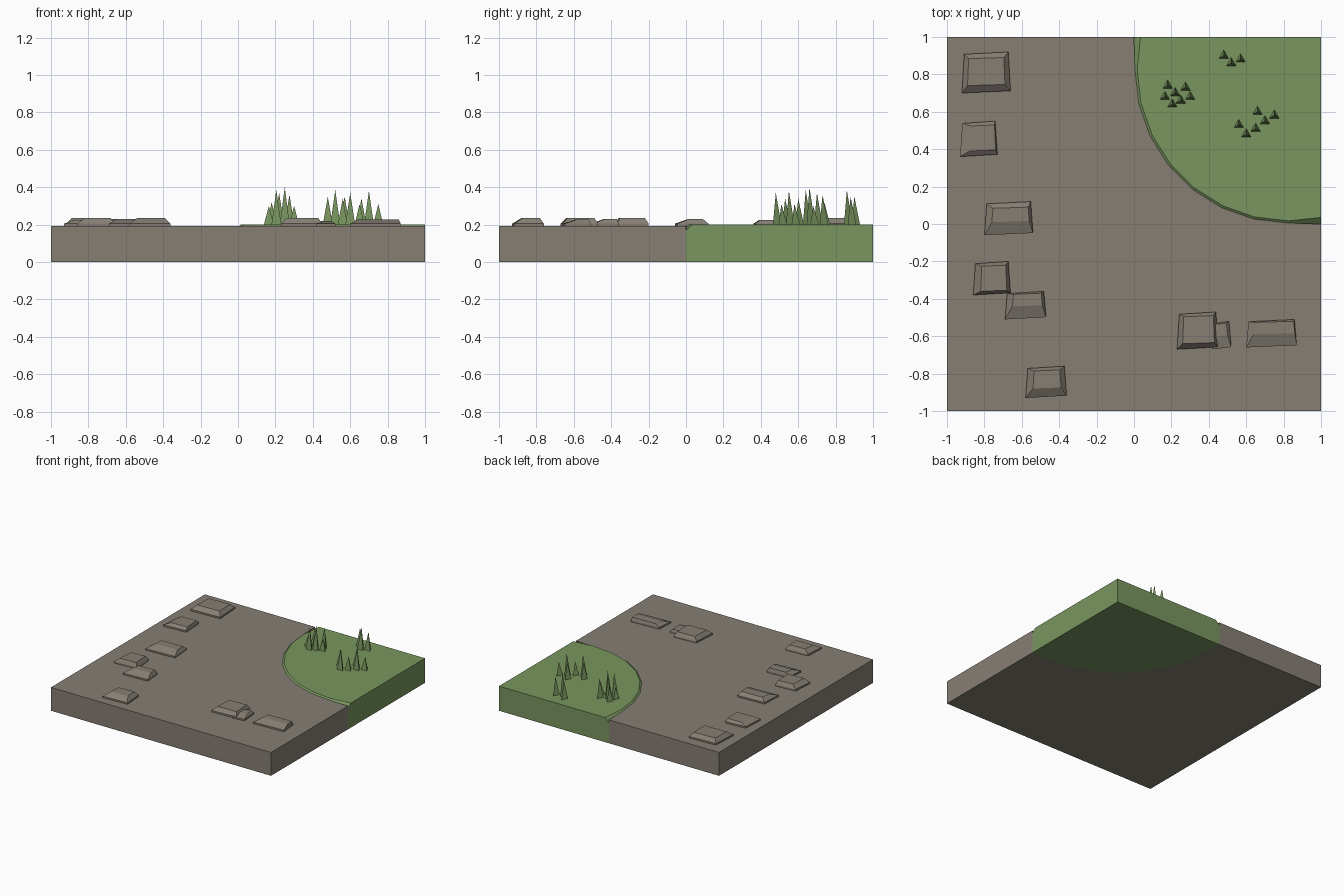
import bpy, bmesh, math

cube = bpy.data.objects.get("Cube")
if cube:
    bpy.data.objects.remove(cube, do_unlink=True)


def make_material(name, rgb):
    mat = bpy.data.materials.new(name)
    mat.use_nodes = True
    colour = (*rgb, 1)
    mat.diffuse_color = colour
    mat.node_tree.nodes["Principled BSDF"].inputs["Base Color"].default_value = colour
    return mat


STONE = make_material("warm grey stone", (0.24, 0.212, 0.175))
GRASS = make_material("grass green", (0.19, 0.305, 0.114))


def add_rings(name, rings, mat):
    """Closed solid through a stack of equal-length point rings."""
    bm = bmesh.new()
    loops = [[bm.verts.new(p) for p in ring] for ring in rings]
    bm.faces.new(loops[0])
    bm.faces.new(loops[-1])
    n = len(loops[0])
    for low, high in zip(loops, loops[1:]):
        for i in range(n):
            j = (i + 1) % n
            bm.faces.new((low[i], low[j], high[j], high[i]))
    bmesh.ops.recalc_face_normals(bm, faces=bm.faces)
    mesh = bpy.data.meshes.new(name)
    bm.to_mesh(mesh)
    bm.free()
    mesh.materials.append(mat)
    obj = bpy.data.objects.new(name, mesh)
    bpy.context.collection.objects.link(obj)
    return obj


def lift(points, z):
    return [(x, y, z) for x, y in points]


# Rounded corner line shared by ground and lawn
CENTRE, RADIUS, STEPS = 0.825, 0.82, 7
GROUND_Z, LAWN_Z = 0.192, 0.202
angles = [math.pi / 2 * i / STEPS for i in range(STEPS + 1)]
arc = [(CENTRE - RADIUS * math.cos(a), CENTRE - RADIUS * math.sin(a)) for a in angles]
curve = [(0, 1)] + arc + [(1, 0)]

# Stone ground slab with the corner cut away
ground = [(-1, 1), (-1, -1), (1, -1)] + curve[::-1]
add_rings("ground_slab", [lift(ground, 0), lift(ground, GROUND_Z)], STONE)

# Lawn filling the corner, with a small chamfer that widens at both ends
lawn = curve + [(1, 1)]
rim = lift(lawn, GROUND_Z)
rim[0] = (0, 1, 0.17)
rim[-2] = (1, 0, 0.17)
shrink = 0.988
top = [(1 - (1 - x) * shrink, 1 - (1 - y) * shrink) for x, y in lawn]
top[0], top[-2] = (0.035, 1), (1, 0.035)
add_rings("lawn_corner", [lift(lawn, 0), rim, lift(top, LAWN_Z)], GRASS)

# Flat rocks: footprint x0, x1, y0, y1, then top x0, x1, y0, y1, top height
ROCKS = [
    (-.92, -.66, .70, .92, -.89, -.69, .74, .89, .235),
    (-.93, -.73, .36, .55, -.88, -.74, .39, .53, .225),
    (-.80, -.54, -.06, .12, -.76, -.56, .01, .09, .23),
    (-.86, -.66, -.38, -.2, -.82, -.68, -.36, -.22, .235),
    (-.69, -.47, -.51, -.36, -.65, -.49, -.44, -.37, .23),
    (-.58, -.36, -.93, -.76, -.54, -.39, -.88, -.78, .235),
    (.23, .45, -.67, -.47, .26, .43, -.64, -.49, .235),
    (.42, .52, -.67, -.52, .43, .50, -.6, -.53, .22),
    (.6, .87, -.66, -.51, .64, .86, -.59, -.52, .227),
]


def skewed_rect(x0, x1, y0, y1, skew):
    return [(x0, y0), (x1, y0 + skew), (x1 - skew, y1), (x0 + skew, y1 - skew)]


for i, (*sides, height) in enumerate(ROCKS):
    foot = skewed_rect(*sides[:4], 0.012)
    crown = skewed_rect(*sides[4:], 0.006)
    add_rings(f"rock_{i + 1}",
              [lift(foot, GROUND_Z - 0.005), lift(foot, 0.205), lift(crown, height)], STONE)

# Three-sided grass spikes: x, y, tip height
SPIKES = [
    (.18, .74, .32), (.165, .68, .3), (.22, .70, .37), (.275, .73, .36),
    (.3, .68, .3), (.205, .64, .385), (.25, .66, .4),
    (.48, .9, .35), (.52, .86, .385), (.57, .88, .35),
    (.56, .53, .34), (.6, .48, .37), (.65, .51, .31),
    (.7, .55, .38), (.75, .58, .31), (.66, .6, .34),
]
for i, (x, y, tip) in enumerate(SPIKES):
    depth = tip - LAWN_Z
    bpy.ops.mesh.primitive_cone_add(vertices=3, radius1=0.03, radius2=0, depth=depth,
                                    location=(x, y, LAWN_Z + depth / 2))
    spike = bpy.context.object
    spike.name = f"grass_spike_{i + 1}"
    spike.data.materials.append(GRASS)
